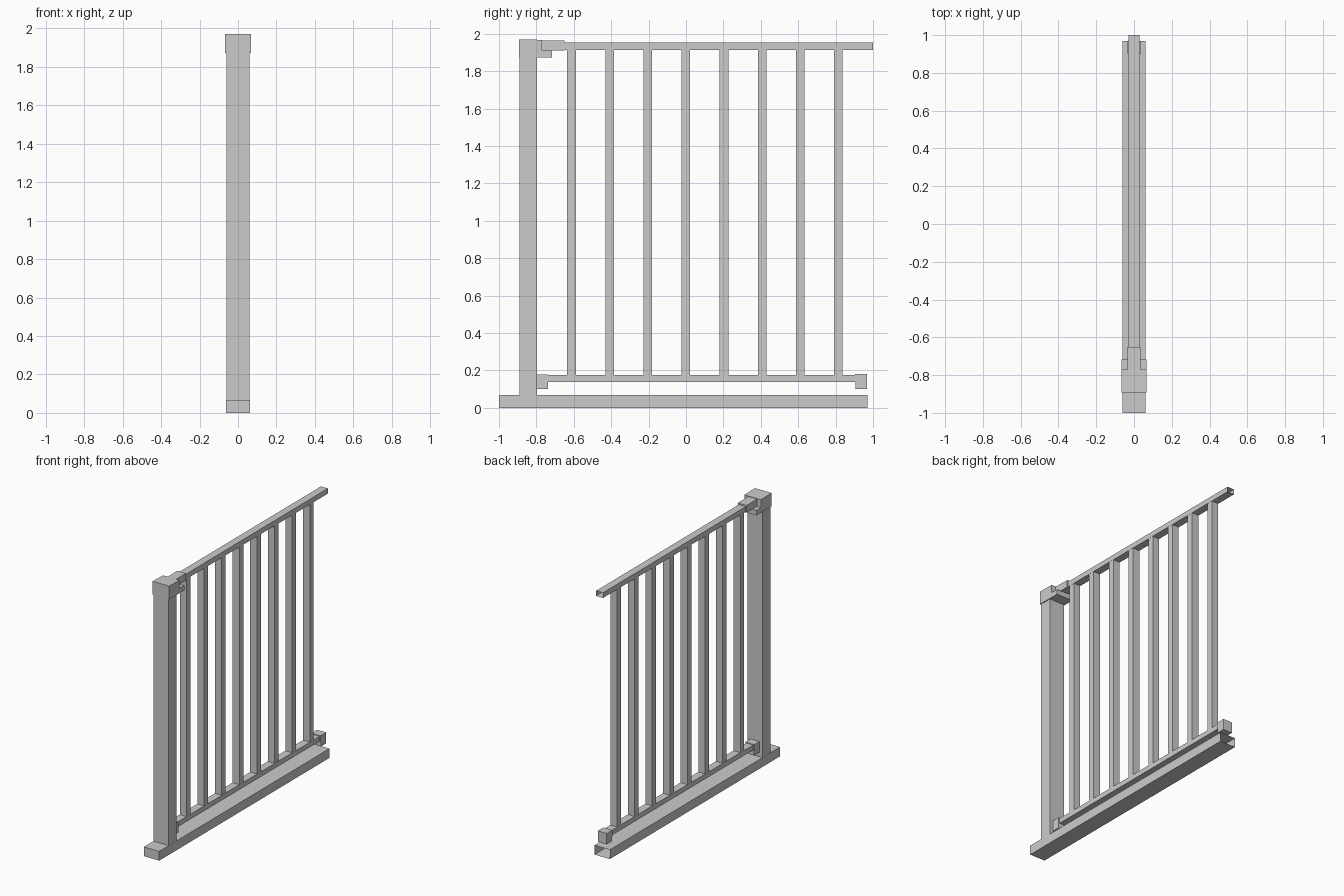
import bpy, bmesh

if "Cube" in bpy.data.objects:
    bpy.data.objects.remove(bpy.data.objects["Cube"])


def box(name, x, y, z, open_back=False):
    """Box symmetric in x with half width x, spanning y and z ranges."""
    bm = bmesh.new()
    bmesh.ops.create_cube(bm, size=1)
    for v in bm.verts:
        v.co.x *= 2 * x
        v.co.y = y[0] if v.co.y < 0 else y[1]
        v.co.z = z[0] if v.co.z < 0 else z[1]
    if open_back:
        bm.normal_update()
        ends = [f for f in bm.faces if f.normal.y > 0.9]
        bmesh.ops.delete(bm, geom=ends, context='FACES')
    return finish(name, bm)


def side_profile(name, x, points):
    """Side (y, z) outline extruded across x."""
    bm = bmesh.new()
    face = bm.faces.new([bm.verts.new((-x, y, z)) for y, z in points])
    ext = bmesh.ops.extrude_face_region(bm, geom=[face])
    for v in ext['geom']:
        if isinstance(v, bmesh.types.BMVert):
            v.co.x = x
    bmesh.ops.recalc_face_normals(bm, faces=bm.faces)
    return finish(name, bm)


def finish(name, bm):
    mesh = bpy.data.meshes.new(name)
    bm.to_mesh(mesh)
    bm.free()
    ob = bpy.data.objects.new(name, mesh)
    bpy.context.collection.objects.link(ob)
    return ob


# Ground beam and post
box("base_beam", 0.062, (-1.0, 0.97), (0.0, 0.068), open_back=True)
box("post", 0.061, (-0.89, -0.797), (0.068, 1.95))

# Post cap with a lower tray that carries the top rail
side_profile("post_cap", 0.067, [
    (-0.893, 1.873), (-0.717, 1.873), (-0.717, 1.909), (-0.771, 1.909),
    (-0.771, 1.967), (-0.893, 1.97)])

# Rails, open at the far end
box("top_rail", 0.028, (-0.77, 1.0), (1.914, 1.952), open_back=True)
box("bottom_rail", 0.028, (-0.797, 0.92), (0.137, 0.174))
box("top_rail_sleeve", 0.035, (-0.771, -0.65), (1.91, 1.963))

# Bottom rail brackets
box("bracket_near", 0.036, (-0.797, -0.737), (0.1, 0.179))
side_profile("bracket_far", 0.036, [
    (0.907, 0.1), (0.969, 0.1), (0.969, 0.18), (0.903, 0.18), (0.903, 0.135),
    (0.907, 0.135)])

# Balusters
for i in range(8):
    yc = -0.612 + i * 0.2038
    box(f"baluster_{i + 1}", 0.027, (yc - 0.023, yc + 0.023), (0.174, 1.914))
